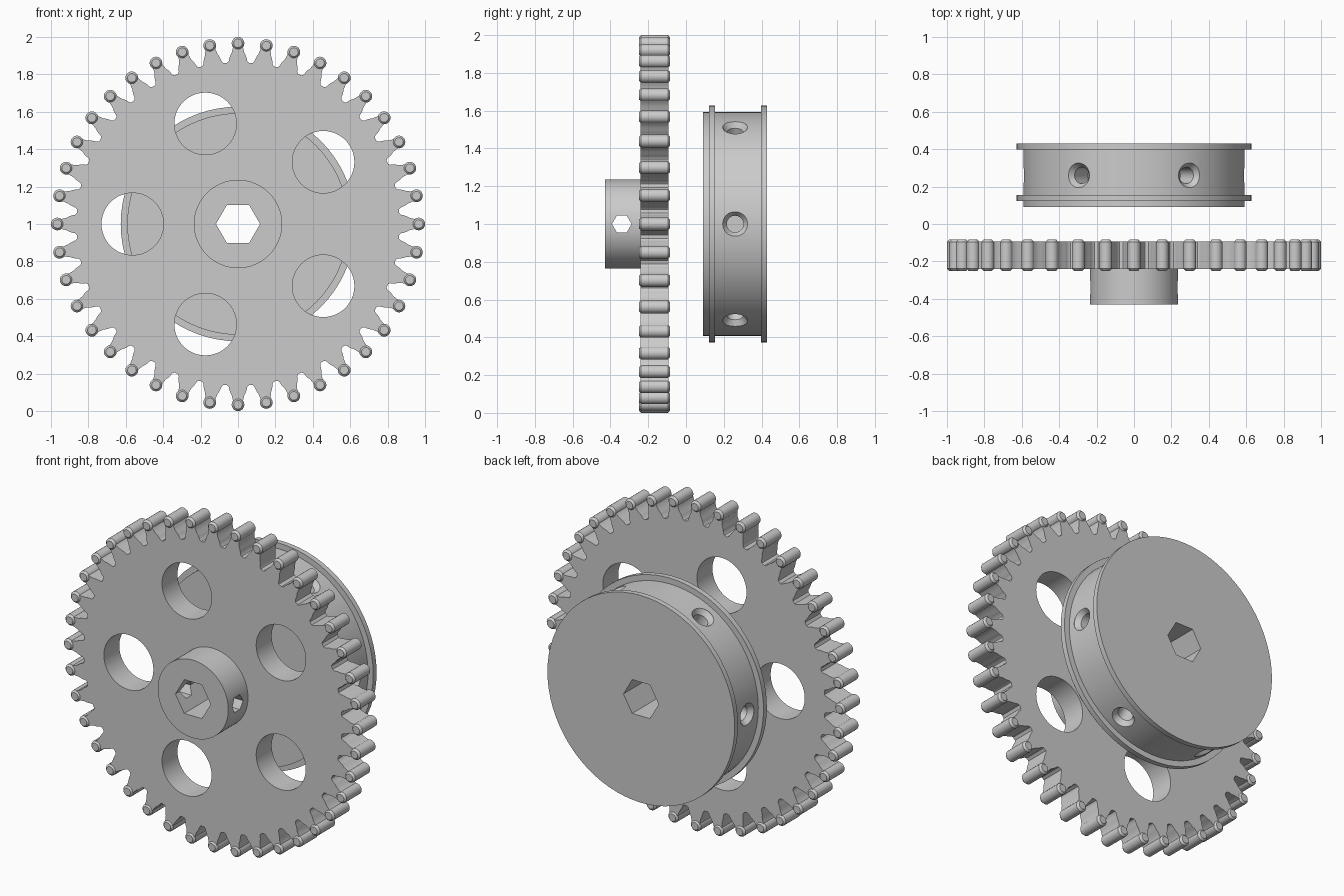
import bpy, bmesh, math
from math import cos, sin, pi, radians
from mathutils import Matrix, Vector

if "Cube" in bpy.data.objects:
    bpy.data.objects.remove(bpy.data.objects["Cube"])

CENTRE = Matrix.Translation((0, 0, 1))


def finish(name, bm):
    bmesh.ops.recalc_face_normals(bm, faces=bm.faces[:])
    me = bpy.data.meshes.new(name)
    bm.to_mesh(me)
    bm.free()
    ob = bpy.data.objects.new(name, me)
    bpy.context.collection.objects.link(ob)
    return ob


def add_lathe(bm, profile, n, mat):
    """Closed solid of revolution about y from (radius, y) points."""
    rings = [[bm.verts.new(mat @ Vector((r * cos(2 * pi * i / n), y, r * sin(2 * pi * i / n))))
              for i in range(n)] for r, y in profile]
    for a, b in zip(rings, rings[1:]):
        for i in range(n):
            j = (i + 1) % n
            bm.faces.new((a[i], a[j], b[j], b[i]))
    bm.faces.new(rings[0])
    bm.faces.new(rings[-1])


def lathe(name, profile, n, mats=(CENTRE,)):
    bm = bmesh.new()
    for m in mats:
        add_lathe(bm, profile, n, m)
    return finish(name, bm)


def cut(target, *cutters):
    for c in cutters:
        c.hide_render = True
        mod = target.modifiers.new("cut", 'BOOLEAN')
        mod.operation = 'DIFFERENCE'
        mod.solver = 'EXACT'
        mod.object = c
        bpy.ops.object.select_all(action='DESELECT')
        bpy.context.view_layer.objects.active = target
        target.select_set(True)
        bpy.ops.object.modifier_apply(modifier=mod.name)
        bpy.data.objects.remove(c)


def smooth(ob):
    bpy.ops.object.select_all(action='DESELECT')
    bpy.context.view_layer.objects.active = ob
    ob.select_set(True)
    bpy.ops.object.shade_smooth_by_angle(angle=radians(30))


def hex_bore():
    return lathe("hex_cutter", [(0.118, -1), (0.118, 1)], 6)


def polar(r, a):
    return CENTRE @ Matrix.Translation((r * cos(a), 0, r * sin(a)))


# toothed plate: half tooth as (radius, half width), mirrored and repeated
TEETH = 40
half = [(0.965, 0.027), (0.94, 0.028), (0.915, 0.034), (0.90, 0.042), (0.888, 0.046),
        (0.872, 0.050), (0.864, 0.058)]
tooth = [(r, -w) for r, w in reversed(half)] + half
bm = bmesh.new()
outline = []
for t in range(TEETH):
    a = 2 * pi * t / TEETH
    for r, w in tooth:
        b = a + w / r
        outline.append(bm.verts.new((r * cos(b), -0.241, 1 + r * sin(b))))
face = bm.faces.new(outline)
res = bmesh.ops.extrude_face_region(bm, geom=[face])
bmesh.ops.translate(bm, vec=(0, 0.148, 0),
                    verts=[v for v in res["geom"] if isinstance(v, bmesh.types.BMVert)])
plate = finish("gear_plate", bm)

# five lightening holes and the hex bore
windows = lathe("window_cutter", [(0.166, -0.5), (0.166, 0.05)], 48,
                [polar(0.564, pi + 2 * pi * k / 5) for k in range(5)])
cut(plate, windows, hex_bore())

# chamfered round tooth tips
tips = lathe("tooth_tips", [(0.023, -0.25), (0.034, -0.238), (0.034, -0.096), (0.023, -0.084)], 20,
             [polar(0.966, 2 * pi * t / TEETH) for t in range(TEETH)])

# hub with hex bore and a hex cross hole
hub = lathe("hub", [(0.236, -0.43), (0.236, -0.235)], 64)
cross = lathe("cross_cutter", [(0.052, -0.5), (0.052, 0.5)], 6,
              [Matrix.Translation((0, -0.34, 1)) @ Matrix.Rotation(pi / 2, 4, 'Z')])
cut(hub, hex_bore(), cross)

# drum with two flanges
drum = lathe("drum", [(0.592, 0.09), (0.592, 0.122), (0.627, 0.122), (0.627, 0.154),
                      (0.592, 0.154), (0.592, 0.398), (0.627, 0.398), (0.627, 0.43)], 72)

# six countersunk blind holes around the drum
radial = [CENTRE @ Matrix.Rotation(-k * pi / 3, 4, 'Y') @ Matrix.Translation((0, 0.26, 0))
          @ Matrix.Rotation(-pi / 2, 4, 'Z') for k in range(6)]
screws = lathe("screw_cutter", [(0.044, 0.42), (0.044, 0.56), (0.066, 0.59), (0.066, 0.7)], 32, radial)
cut(drum, hex_bore(), screws)

for ob in (plate, tips, hub, drum):
    smooth(ob)
